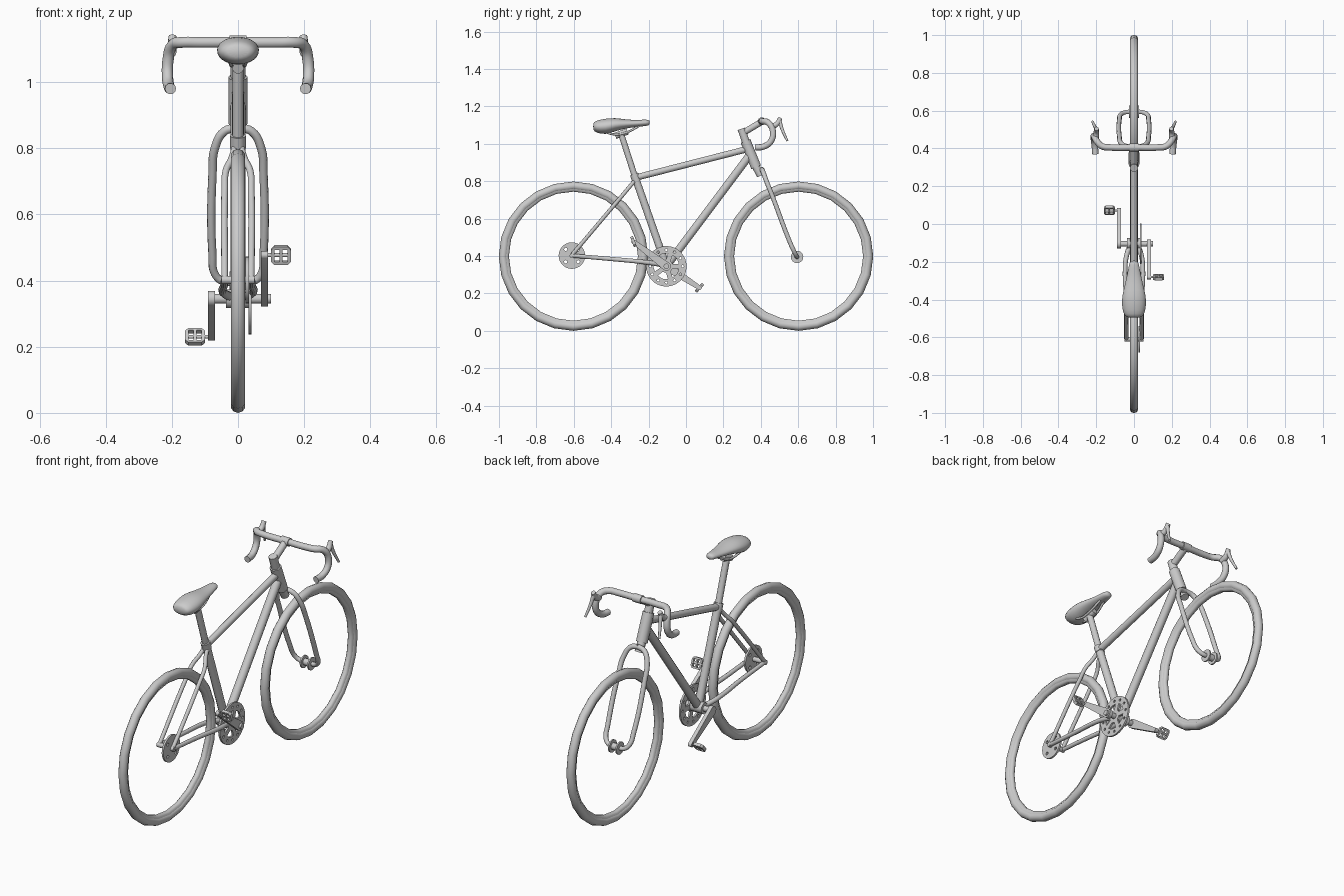
import bpy, bmesh, math
from mathutils import Matrix, Vector

if "Cube" in bpy.data.objects:
    bpy.data.objects.remove(bpy.data.objects["Cube"])


def finish(ob, mirror=False, angle=40):
    bpy.ops.object.select_all(action='DESELECT')
    ob.select_set(True)
    bpy.context.view_layer.objects.active = ob
    if ob.type == 'CURVE':
        bpy.ops.object.convert(target='MESH')
        ob = bpy.context.view_layer.objects.active
    bpy.ops.object.shade_smooth_by_angle(angle=math.radians(angle))
    if mirror:
        ob.modifiers.new("Mirror", 'MIRROR')
    return ob


def link(name, data):
    ob = bpy.data.objects.new(name, data)
    bpy.context.collection.objects.link(ob)
    return ob


def tube(name, pts, r, r_end=None, mirror=False, smooth=False, sides=3):
    """Round tube along points, straight or flowing, optionally tapered."""
    cu = bpy.data.curves.new(name, 'CURVE')
    cu.dimensions = '3D'
    cu.bevel_depth, cu.bevel_resolution = r, sides
    cu.use_fill_caps, cu.resolution_u = True, 5
    sp = cu.splines.new('BEZIER' if smooth else 'POLY')
    store = sp.bezier_points if smooth else sp.points
    store.add(len(pts) - 1)
    for i, (p, co) in enumerate(zip(store, pts)):
        p.co = co if smooth else (*co, 1)
        p.radius = 1 + ((r_end or r) / r - 1) * i / (len(pts) - 1)
        if smooth:
            p.handle_left_type = p.handle_right_type = 'AUTO'
    return finish(link(name, cu), mirror)


def plate(name, loops, half, centre, u=(0, 1, 0), v=(0, 0, 1)):
    """Flat plate: first loop is the outline, the others are holes."""
    cu = bpy.data.curves.new(name, 'CURVE')
    cu.dimensions, cu.fill_mode, cu.extrude = '2D', 'BOTH', half
    for loop in loops:
        sp = cu.splines.new('POLY')
        sp.points.add(len(loop) - 1)
        for p, (a, b) in zip(sp.points, loop):
            p.co = (a, b, 0, 1)
        sp.use_cyclic_u = True
    ob = link(name, cu)
    u, v = Vector(u).normalized(), Vector(v).normalized()
    m = Matrix((u, v, u.cross(v))).transposed().to_4x4()
    ob.matrix_world = Matrix.Translation(centre) @ m
    return finish(ob)


def circle(r, n=24, c=(0, 0), start=0.0, end=2 * math.pi):
    step = (end - start) / n
    return [(c[0] + r * math.cos(start + i * step), c[1] + r * math.sin(start + i * step))
            for i in range(n)]


def polar(r, a):
    return (r * math.cos(a), r * math.sin(a))


def spun(name, profile, y, z, n=24):
    """Closed (radius, x) profile turned about a sideways axle."""
    bm = bmesh.new()
    rings = [[bm.verts.new((x, y + r * math.sin(2 * math.pi * i / n), z - r * math.cos(2 * math.pi * i / n)))
              for r, x in profile] for i in range(n)]
    k = len(profile)
    for i in range(n):
        a, b = rings[i], rings[(i + 1) % n]
        for j in range(k):
            bm.faces.new((a[j], a[(j + 1) % k], b[(j + 1) % k], b[j]))
    bmesh.ops.recalc_face_normals(bm, faces=bm.faces)
    me = bpy.data.meshes.new(name)
    bm.to_mesh(me)
    return finish(link(name, me), angle=50)


# Wheels: tyre and rim, no spokes
for side, y in (("rear", -0.602), ("front", 0.602)):
    spun(side + "_tyre", [(0.376 + 0.023 * math.cos(a), 0.023 * math.sin(a))
                          for a in [2 * math.pi * i / 10 for i in range(10)]], y, 0.399)
    spun(side + "_rim", [(0.366, 0.017), (0.352, 0.014), (0.345, 0.007),
                         (0.345, -0.007), (0.352, -0.014), (0.366, -0.017)], y, 0.399)

# Hubs and rear sprocket disc
tube("front_hub", [(-0.02, 0.594, 0.395), (0.02, 0.594, 0.395)], 0.018)
for s in (-1, 1):
    plate("front_hub_flange", [circle(0.033)], 0.004, (s * 0.022, 0.594, 0.395))
tube("rear_axle", [(-0.05, -0.61, 0.402), (0.05, -0.61, 0.402)], 0.013)
plate("rear_sprocket", [circle(0.071, 28)] + [circle(0.009, 8, polar(0.047, math.pi * (0.25 + i / 2)))
                                              for i in range(4)], 0.005, (0.028, -0.61, 0.402))

# Main frame tubes
BB = (0, -0.105, 0.345)
tube("seat_tube", [BB, (0, -0.275, 0.83)], 0.021)
tube("seat_post", [(0, -0.27, 0.815), (0, -0.346, 1.05)], 0.017)
tube("seat_collar", [(0, -0.264, 0.80), (0, -0.278, 0.838)], 0.024)
tube("top_tube", [(0, -0.265, 0.82), (0, 0.33, 0.972)], 0.018)
tube("down_tube", [BB, (0, 0.345, 0.945)], 0.022)
tube("head_tube", [(0, 0.318, 1.015), (0, 0.375, 0.875)], 0.029)
tube("bottom_bracket", [(-0.037, *BB[1:]), (0.037, *BB[1:])], 0.03)

# Rear stays
tube("seat_stays", [(0.008, -0.268, 0.81), (0.018, -0.3, 0.772), (0.037, -0.335, 0.73),
                    (0.04, -0.38, 0.677), (0.04, -0.61, 0.405)], 0.0105, mirror=True, smooth=True)
tube("chain_stays", [(0.022, -0.115, 0.35), (0.04, -0.17, 0.36), (0.047, -0.23, 0.368),
                     (0.042, -0.4, 0.384), (0.041, -0.61, 0.402)], 0.0135, 0.011, mirror=True, smooth=True)

# Fork: legs bow out around the wheel and turn in to the hub
tube("fork", [(0, 0.406, 0.862), (0.04, 0.411, 0.852), (0.07, 0.43, 0.8), (0.077, 0.46, 0.725),
              (0.077, 0.555, 0.475), (0.07, 0.58, 0.42), (0.045, 0.592, 0.397), (0.018, 0.594, 0.395)],
     0.0135, 0.0115, mirror=True, smooth=True)
tube("fork_crown", [(0, 0.37, 0.885), (0, 0.4, 0.83)], 0.022)

# Steerer and stem
tube("steerer", [(0, 0.296, 1.08), (0, 0.32, 1.01)], 0.022)
tube("stem", [(0, 0.3, 1.055), (0, 0.405, 1.118)], 0.018)
tube("stem_clamp", [(-0.025, 0.405, 1.12), (0.025, 0.405, 1.12)], 0.022)

# Drop handlebar with brake levers
tube("handlebar", [(0, 0.405, 1.12), (0.12, 0.405, 1.12), (0.17, 0.412, 1.12), (0.198, 0.44, 1.112),
                   (0.211, 0.464, 1.07), (0.213, 0.455, 1.015), (0.208, 0.415, 0.985), (0.204, 0.37, 0.98)],
     0.017, mirror=True, smooth=True)
tube("lever_hood", [(0.203, 0.45, 1.09), (0.2, 0.485, 1.105), (0.198, 0.505, 1.138)],
     0.017, 0.012, mirror=True, smooth=True)
tube("brake_lever", [(0.199, 0.5, 1.122), (0.207, 0.515, 1.075), (0.22, 0.542, 1.015)],
     0.011, 0.006, mirror=True, smooth=True)

# Saddle: rows of y, half width, bottom z, top z
rows = [(-0.497, 0.035, 1.075, 1.11), (-0.482, 0.056, 1.057, 1.125), (-0.43, 0.067, 1.047, 1.136),
        (-0.38, 0.065, 1.066, 1.14), (-0.32, 0.049, 1.082, 1.13), (-0.26, 0.035, 1.09, 1.127),
        (-0.21, 0.027, 1.095, 1.131), (-0.193, 0.018, 1.1, 1.126)]
bm = bmesh.new()
rings = [[bm.verts.new((w * math.cos(a), y, (lo + hi) / 2 + (hi - lo) / 2 * math.sin(a)))
          for a in [2 * math.pi * i / 14 for i in range(14)]] for y, w, lo, hi in rows]
for a, b in zip(rings, rings[1:]):
    for j in range(14):
        bm.faces.new((a[j], a[(j + 1) % 14], b[(j + 1) % 14], b[j]))
bm.faces.new(rings[0])
bm.faces.new(rings[-1])
bmesh.ops.recalc_face_normals(bm, faces=bm.faces)
mesh = bpy.data.meshes.new("saddle")
bm.to_mesh(mesh)
saddle = finish(link("saddle", mesh), angle=80)
saddle.modifiers.new("Subdivision", 'SUBSURF').levels = 1
tube("saddle_rails", [(0.025, -0.44, 1.065), (0.02, -0.38, 1.05), (0.02, -0.32, 1.06), (0.012, -0.25, 1.095)],
     0.006, mirror=True, smooth=True)
tube("saddle_clamp", [(0, -0.378, 1.042), (0, -0.312, 1.066)], 0.018)

# Chainring with arm windows and bolt holes
windows = []
for i in range(5):
    a0 = 2 * math.pi * i / 5
    windows.append([polar(0.036, a0 + 0.35), polar(0.068, a0 + 0.2), polar(0.07, a0 + 0.63),
                    polar(0.068, a0 + 1.06), polar(0.036, a0 + 0.9)])
bolts = [circle(0.007, 8, polar(0.087, 2 * math.pi * i / 12)) for i in range(12)]
plate("chainring", [circle(0.108, 40)] + windows + bolts, 0.005, (0.036, *BB[1:]))

# Cranks and pedals on opposite sides
tube("crank_axle", [(-0.09, *BB[1:]), (0.1, *BB[1:])], 0.015)
window = [(-0.02, -0.02), (-0.004, -0.02), (-0.004, 0.02), (-0.02, 0.02)]
cage = [[(-0.02, -0.029), (0.02, -0.029), (0.03, -0.018), (0.03, 0.018),
         (0.02, 0.029), (-0.02, 0.029), (-0.03, 0.018), (-0.03, -0.018)],
        window, [(-x, z) for x, z in window]]
for side, s, end, tilt in (("right", 1, (-0.281, 0.477), (0, 0.35, -0.94)),
                           ("left", -1, (0.072, 0.23), (0, 0.67, 0.74))):
    d = (end[0] - BB[1], end[1] - BB[2])
    length, ang = math.hypot(*d), math.atan2(d[1], d[0])
    big = circle(0.024, 9, (0, 0), math.pi / 2, 1.5 * math.pi)
    tip = circle(0.012, 7, (length, 0), -math.pi / 2, math.pi / 2)
    plate(side + "_crank", [big + [(0, -0.024)] + tip + [(length, 0.012)]], 0.010, (s * 0.08, *BB[1:]),
          (0, math.cos(ang), math.sin(ang)), (0, -math.sin(ang), math.cos(ang)))
    tube(side + "_pedal_axle", [(s * 0.075, *end), (s * 0.155, *end)], 0.006)
    plate(side + "_pedal", cage, 0.008, (s * 0.13, *end), (1, 0, 0), tilt)
